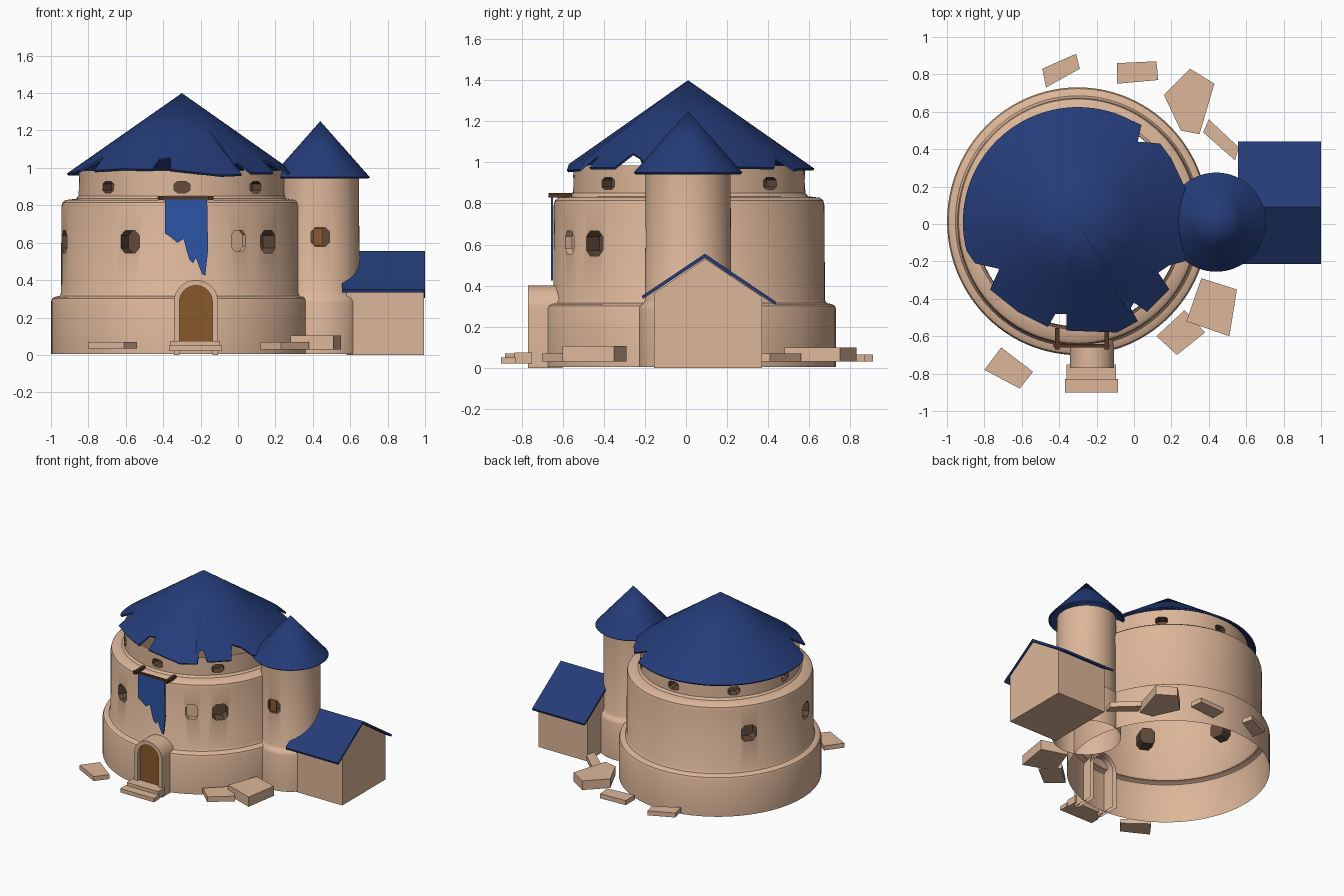
import bpy, bmesh, math
from mathutils import Matrix, Vector

if "Cube" in bpy.data.objects:
    bpy.data.objects.remove(bpy.data.objects["Cube"])


def mat(name, rgb):
    m = bpy.data.materials.new(name)
    m.diffuse_color = (*rgb, 1)
    m.use_nodes = True
    m.node_tree.nodes["Principled BSDF"].inputs["Base Color"].default_value = m.diffuse_color
    return m


STONE = mat("sandstone", (0.72, 0.47, 0.32))
DARK = mat("dark_opening", (0.12, 0.07, 0.045))
ROOF = mat("navy_roof", (0.018, 0.045, 0.19))
CLOTH = mat("banner_blue", (0.025, 0.09, 0.38))
WOOD = mat("door_wood", (0.25, 0.10, 0.025))
POLE = mat("dark_wood", (0.08, 0.035, 0.018))


def obj(name, bm, mats, smooth=None):
    bmesh.ops.recalc_face_normals(bm, faces=bm.faces)
    me = bpy.data.meshes.new(name)
    bm.to_mesh(me)
    bm.free()
    o = bpy.data.objects.new(name, me)
    bpy.context.collection.objects.link(o)
    for m in mats:
        me.materials.append(m)
    if smooth:
        activate(o)
        bpy.ops.object.shade_smooth_by_angle(angle=math.radians(smooth))
    return o


def activate(o):
    bpy.ops.object.select_all(action='DESELECT')
    o.select_set(True)
    bpy.context.view_layer.objects.active = o


def prism(bm, pts, to3d, a, b, index=0):
    """Extrude a 2D outline between depths a and b."""
    lo = [bm.verts.new(to3d(u, v, a)) for u, v in pts]
    hi = [bm.verts.new(to3d(u, v, b)) for u, v in pts]
    n = len(pts)
    fs = [bm.faces.new(lo[::-1]), bm.faces.new(hi)]
    fs += [bm.faces.new((lo[i], lo[(i + 1) % n], hi[(i + 1) % n], hi[i])) for i in range(n)]
    for f in fs:
        f.material_index = index


def front(u, v, d):
    return (u, d, v)


def flat(u, v, d):
    return (u, v, d)


def side(u, v, d):
    return (d, u, v)


def slab(name, pts, to3d, a, b, m):
    bm = bmesh.new()
    prism(bm, pts, to3d, a, b)
    return obj(name, bm, [m])


def box(name, x0, x1, y0, y1, z0, z1, m):
    return slab(name, [(x0, y0), (x1, y0), (x1, y1), (x0, y1)], flat, z0, z1, m)


def tower(name, c, profile, windows, sx=1, sy=1, n=96):
    """Turned wall with window pockets (angle, z, width, height, depth, radius, material)."""
    bm = bmesh.new()
    rings = []
    for r, z in profile:
        rings.append([bm.verts.new((c[0] + sx * r * math.cos(2 * math.pi * i / n),
                                    c[1] + sy * r * math.sin(2 * math.pi * i / n), z)) for i in range(n)])
    for a, b in zip(rings, rings[1:]):
        for i in range(n):
            j = (i + 1) % n
            bm.faces.new((a[i], a[j], b[j], b[i]))
    bm.faces.new(rings[0][::-1])
    bm.faces.new(rings[-1])
    wall = obj(name, bm, [STONE, DARK])
    bm = bmesh.new()
    for ang, z, w, h, depth, rad, index in windows:
        a = math.radians(ang)
        d = Vector((math.cos(a), math.sin(a), 0))
        t = Vector((-d.y, d.x, 0))
        k = 0.55
        pts = [(-1, -k), (-k, -1), (k, -1), (1, -k), (1, k), (k, 1), (-k, 1), (-1, k)]
        o = Vector((c[0], c[1], z))
        prism(bm, pts, lambda u, v, q: o + t * (u * w / 2) + d * q + Vector((0, 0, v * h / 2)),
              rad - depth, rad + 0.08, index)
    cut = obj(name + "_cutter", bm, [STONE, DARK])
    cut.hide_render = True
    activate(wall)
    mod = wall.modifiers.new("windows", 'BOOLEAN')
    mod.object = cut
    mod.operation = 'DIFFERENCE'
    mod.solver = 'EXACT'
    bpy.ops.object.modifier_apply(modifier=mod.name)
    bpy.data.objects.remove(cut)
    # open the shell at bottom and top
    bm = bmesh.new()
    bm.from_mesh(wall.data)
    zs = (profile[0][1], profile[-1][1])
    caps = [f for f in bm.faces if any(all(abs(v.co.z - z) < 1e-4 for v in f.verts) for z in zs)]
    bmesh.ops.delete(bm, geom=caps, context='FACES')
    bm.to_mesh(wall.data)
    bm.free()
    activate(wall)
    bpy.ops.object.shade_smooth_by_angle(angle=math.radians(35))
    return wall


def cone(name, c, apex, slope, rim, m):
    """Thin cone roof whose rim is a list of x, y points."""
    bm = bmesh.new()
    def at(p, f):
        r = math.hypot(p[0] - c[0], p[1] - c[1]) * f
        return bm.verts.new((c[0] + (p[0] - c[0]) * f, c[1] + (p[1] - c[1]) * f, apex - slope * r))
    top = bm.verts.new((c[0], c[1], apex))
    mid = [at(p, 0.5) for p in rim]
    low = [at(p, 1) for p in rim]
    n = len(rim)
    for i in range(n):
        j = (i + 1) % n
        bm.faces.new((top, mid[i], mid[j]))
        bm.faces.new((mid[i], low[i], low[j], mid[j]))
    bmesh.ops.recalc_face_normals(bm, faces=bm.faces)
    o = obj(name, bm, [m])
    s = o.modifiers.new("thickness", 'SOLIDIFY')
    s.thickness = 0.012
    s.offset = -1
    activate(o)
    bpy.ops.object.modifier_apply(modifier=s.name)
    bpy.ops.object.shade_smooth_by_angle(angle=math.radians(35))
    return o


# Main round tower
C = (-0.30, 0.015)
wins = [(a, 0.605, 0.11, 0.12, 0.09, 0.65, 1) for a in (-115, -45, 143, 193)]
wins.append((-62.5, 0.61, 0.085, 0.11, 0.03, 0.65, 0))
wins += [(-90 + 45 * i, 0.897, 0.085, 0.06, 0.07, 0.56, 1) for i in range(8) if i != 2]
tower("main_tower", C, [(0.71, 0.005), (0.71, 0.285), (0.703, 0.302), (0.69, 0.31), (0.665, 0.315),
                        (0.656, 0.33), (0.654, 0.79), (0.648, 0.815), (0.632, 0.828), (0.575, 0.835),
                        (0.562, 0.85), (0.558, 0.985)], wins, 0.985, 1.008)

# Main roof: intact round back, torn front and right rim
torn = [(-.85, -.21), (-.72, -.24), (-.77, -.35), (-.62, -.47), (-.46, -.55), (-.42, -.48), (-.36, -.48),
        (-.36, -.57), (-.09, -.58), (.02, -.52), (-.03, -.47), (0, -.42), (.07, -.47), (.19, -.35),
        (.13, -.26), (.19, -.22), (.27, -.2), (.30, -.08), (.30, .08), (.27, .2), (.2, .35), (.14, .43),
        (.02, .44), (.04, .53)]
RC = (-0.30, 0.01)
a0, a1 = math.radians(58), math.radians(198)
rim = torn + [(RC[0] + 0.615 * math.cos(a0 + (a1 - a0) * i / 40),
               RC[1] + 0.615 * math.sin(a0 + (a1 - a0) * i / 40)) for i in range(1, 40)]
cone("main_roof", RC, 1.40, 0.70, rim, ROOF)

# Side tower with its cone roof and window shutter
S = (0.44, 0.01)
tower("side_tower", S, [(0.24, 0.005), (0.24, 0.285), (0.234, 0.302), (0.218, 0.315), (0.21, 0.33),
                        (0.207, 0.95)], [(-90, 0.63, 0.1, 0.1, 0.07, 0.207, 1)], n=64)
box("window_shutter", 0.40, 0.455, -0.185, -0.177, 0.585, 0.675, WOOD)
cone("side_roof", S, 1.25, 0.30 / 0.265,
     [(S[0] + 0.265 * math.cos(i * math.pi / 32), S[1] + 0.265 * math.sin(i * math.pi / 32)) for i in range(64)], ROOF)

# Annex with gabled roof
slab("annex_walls", [(-.155, 0), (.37, 0), (.37, .345), (.095, .53), (-.155, .365)], side, 0.58, 0.995, STONE)
slab("annex_roof", [(-.21, .335), (-.215, .35), (.092, .555), (.44, .32), (.435, .305), (.092, .535)],
     side, 0.555, 1.0, ROOF)


# Door arch, door and steps
def arch(hw, z0, zc, n=16):
    return [(-.225 - hw, z0)] + [(-.225 - hw * math.cos(math.pi * i / n), zc + hw * math.sin(math.pi * i / n))
                                 for i in range(n + 1)] + [(-.225 + hw, z0)]


bm = bmesh.new()
out, inn = arch(.118, .0, .283), arch(.088, .0, .283)
grid = [[bm.verts.new((u, y, z)) for u, z in p] for p, y in ((out, -.60), (out, -.77), (inn, -.77), (inn, -.60))]
for k in range(3):
    p, q = grid[k], grid[k + 1]
    for i in range(len(p) - 1):
        bm.faces.new((p[i], p[i + 1], q[i + 1], q[i]))
obj("door_arch", bm, [STONE], 35)
slab("door", arch(.088, .07, .283), front, -.745, -.735, WOOD)
box("lower_step", -.37, -.085, -.90, -.83, .02, .05, STONE)
box("upper_step", -.36, -.095, -.835, -.75, .02, .075, STONE)

# Torn banner on its pole
slab("banner", [(-.39, .835), (-.165, .835), (-.16, .56), (-.175, .425), (-.19, .43), (-.205, .465), (-.225, .52),
                (-.24, .49), (-.26, .51), (-.275, .56), (-.29, .62), (-.325, .6), (-.36, .63), (-.39, .65)],
     front, -.656, -.648, CLOTH)
box("banner_pole", -.43, -.13, -.66, -.642, .832, .848, POLE)
for i, x in enumerate((-.41, -.145)):
    box(f"pole_bracket_{i}", x - .012, x + .012, -.67, -.555, .828, .85, POLE)

# Fallen stone slabs around the base
rocks = [([(-.49, .83), (-.31, .91), (-.29, .83), (-.47, .73)], .03, .065),
         ([(-.09, .86), (.12, .87), (.13, .77), (-.09, .75)], .03, .065),
         ([(.30, .83), (.43, .75), (.35, .48), (.25, .50), (.16, .69)], .03, .10),
         ([(.40, .56), (.56, .41), (.54, .34), (.37, .49)], .03, .07),
         ([(.36, -.29), (.55, -.35), (.51, -.60), (.28, -.52)], .03, .105),
         ([(.27, -.46), (.38, -.58), (.23, -.70), (.12, -.60)], .03, .07),
         ([(-.71, -.66), (-.54, -.79), (-.61, -.88), (-.80, -.78)], .035, .07)]
for i, (p, lo, hi) in enumerate(rocks):
    slab(f"fallen_slab_{i}", p, flat, lo, hi, STONE)
